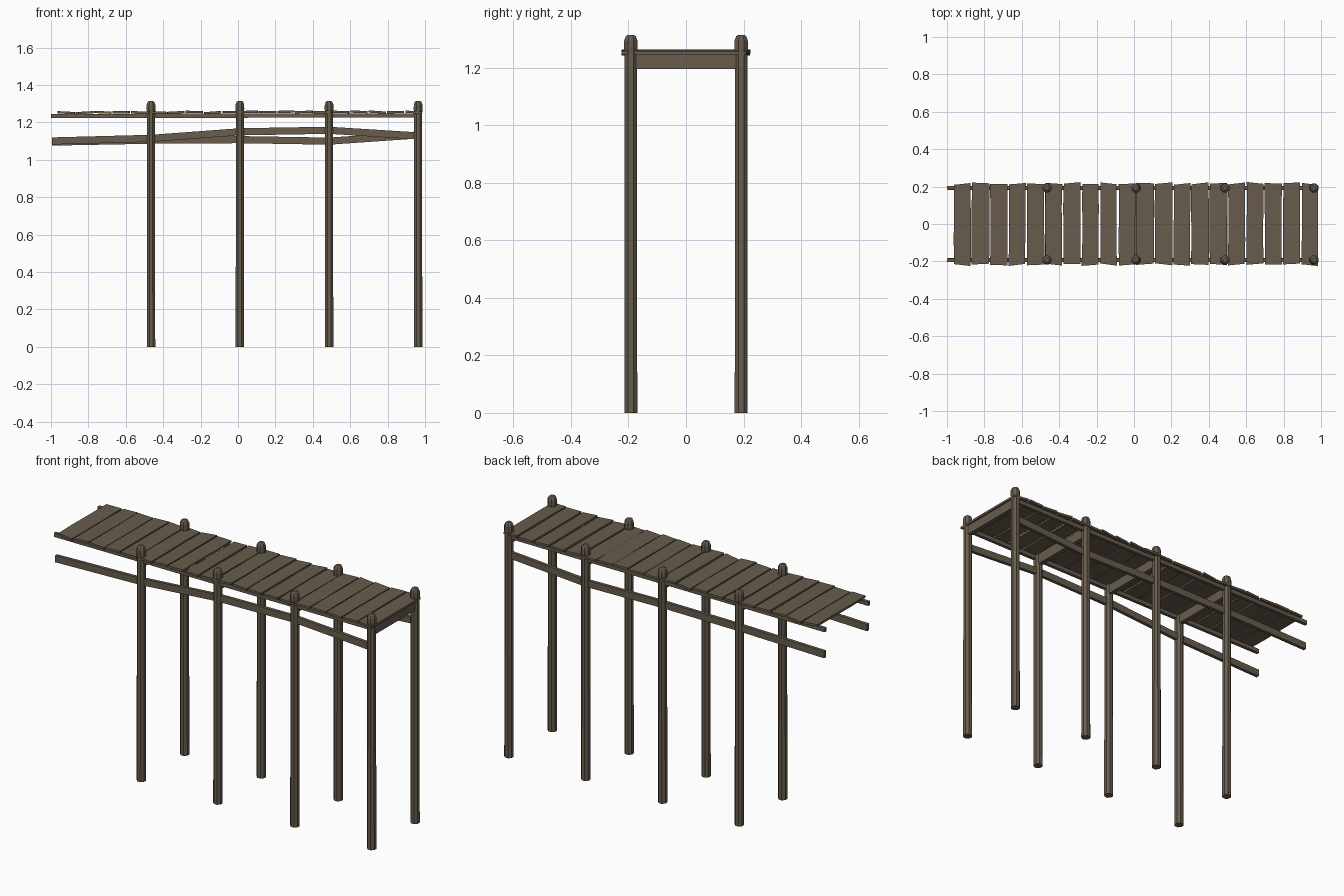
import bpy, bmesh, math, random
from mathutils import Vector

if "Cube" in bpy.data.objects:
    bpy.data.objects.remove(bpy.data.objects["Cube"])

random.seed(4)
wood = bpy.data.materials.new("weathered_brown_wood")
wood.diffuse_color = (0.138, 0.108, 0.074, 1)
wood.use_nodes = True
wood.node_tree.nodes["Principled BSDF"].inputs["Base Color"].default_value = wood.diffuse_color

POST_X = [-0.465, 0.01, 0.487, 0.963]
SIDE_Y = 0.19


def finish(bm, name):
    bmesh.ops.recalc_face_normals(bm, faces=bm.faces[:])
    mesh = bpy.data.meshes.new(name)
    bm.to_mesh(mesh)
    bm.free()
    mesh.materials.append(wood)
    obj = bpy.data.objects.new(name, mesh)
    bpy.context.collection.objects.link(obj)
    return obj


def loft(name, rings):
    """Closed solid through a list of equal-length vertex rings."""
    bm = bmesh.new()
    vs = [[bm.verts.new(p) for p in r] for r in rings]
    n = len(vs[0])
    for a, b in zip(vs, vs[1:]):
        for i in range(n):
            j = (i + 1) % n
            bm.faces.new((a[i], a[j], b[j], b[i]))
    bm.faces.new(vs[0])
    bm.faces.new(vs[-1])
    return finish(bm, name)


def rect_x(x, y, z, w, h):
    """Rectangular section across the x axis."""
    return [(x, y + sy * w / 2, z + sz * h / 2)
            for sy, sz in ((-1, -1), (1, -1), (1, 1), (-1, 1))]


# Octagonal posts with chamfered tops
for i, px in enumerate(POST_X):
    for s, side in ((-1, "front"), (1, "back")):
        rings = []
        for z, r in ((0, 0.0245), (0.65, 0.0235), (1.25, 0.0235), (1.27, 0.0255),
                     (1.295, 0.025), (1.31, 0.019), (1.315, 0.012)):
            rings.append([(px + r * math.cos(math.pi * (k + .5) / 4),
                           s * (SIDE_Y + 0.002) + r * math.sin(math.pi * (k + .5) / 4), z)
                          for k in range(8)])
        loft(f"{side}_post_{i + 1}", rings)

# Cross beams between each pair of posts
for i, px in enumerate(POST_X):
    bm = bmesh.new()
    bmesh.ops.create_cube(bm, size=1)
    for v in bm.verts:
        v.co = Vector((px + v.co.x * 0.024, v.co.y * 0.36, 1.222 + v.co.z * 0.052))
    finish(bm, f"cross_beam_{i + 1}")

# Deck stringers
for s, side in ((-1, "front"), (1, "back")):
    loft(f"{side}_stringer", [rect_x(-1, s * 0.193, 1.235, 0.018, 0.022),
                              rect_x(0.975, s * 0.193, 1.237, 0.018, 0.022)])

# Lower side rails, gently bent at the posts
RAIL_X = [-0.995] + POST_X
for s, side, heights in ((-1, "front", (1.101, 1.115, 1.150, 1.158, 1.128)),
                         (1, "back", (1.095, 1.105, 1.108, 1.100, 1.133))):
    loft(f"{side}_lower_rail", [rect_x(x, s * SIDE_Y, z, 0.018, 0.038)
                                for x, z in zip(RAIL_X, heights)])

# Uneven deck planks
for i in range(20):
    cx = -0.918 + i * 0.0978
    base = 1.2535 + random.uniform(-0.003, 0.004)
    tilt = random.uniform(-0.003, 0.003)
    w0 = 0.0455 + random.uniform(-0.002, 0.002)
    shift = random.uniform(-0.004, 0.004)
    rings = []
    for t in (-1, -0.4, 0.4, 1):
        l = w0 + random.uniform(-0.002, 0.002)
        r = w0 + random.uniform(-0.002, 0.002)
        skew = random.uniform(-0.006, 0.006) if abs(t) == 1 else 0
        y = t * 0.217 + shift
        rings.append([(cx - l, y + skew, base - tilt - 0.006), (cx + r, y - skew, base + tilt - 0.006),
                      (cx + r, y - skew, base + tilt + 0.006), (cx - l, y + skew, base - tilt + 0.006)])
    loft(f"deck_plank_{i + 1}", rings)
